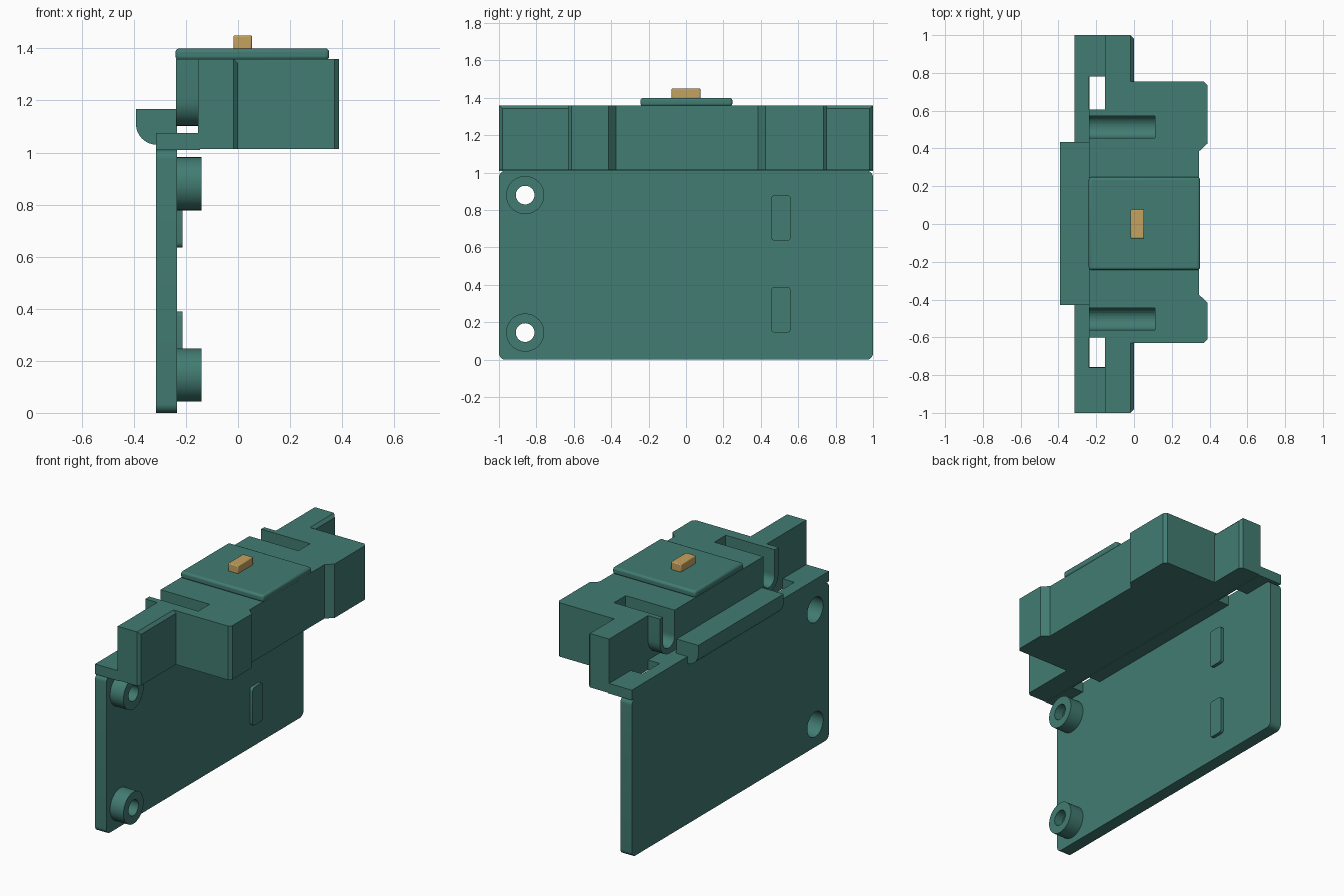
import bpy, bmesh, math
from mathutils import Vector

if "Cube" in bpy.data.objects:
    bpy.data.objects.remove(bpy.data.objects["Cube"])


def material(name, rgb):
    m = bpy.data.materials.new(name)
    m.diffuse_color = (*rgb, 1)
    m.use_nodes = True
    m.node_tree.nodes["Principled BSDF"].inputs["Base Color"].default_value = m.diffuse_color
    return m


TEAL = material("teal plastic", (0.054, 0.200, 0.168))
TAN = material("tan plastic", (0.56, 0.36, 0.115))


def prism(name, pts, axis, lo, hi, mat=TEAL):
    """Extrude a 2D outline along an axis; x uses (y, z), y uses (x, z), z uses (x, y)."""
    def place(p, t):
        return {"x": (t, *p), "y": (p[0], t, p[1]), "z": (*p, t)}[axis]
    bm = bmesh.new()
    a = [bm.verts.new(place(p, lo)) for p in pts]
    b = [bm.verts.new(place(p, hi)) for p in pts]
    bm.faces.new(a)
    bm.faces.new(b)
    n = len(pts)
    for i in range(n):
        j = (i + 1) % n
        bm.faces.new((a[i], a[j], b[j], b[i]))
    bmesh.ops.recalc_face_normals(bm, faces=bm.faces)
    me = bpy.data.meshes.new(name)
    bm.to_mesh(me)
    bm.free()
    ob = bpy.data.objects.new(name, me)
    bpy.context.collection.objects.link(ob)
    me.materials.append(mat)
    return ob


def box(name, x, y, z, mat=TEAL):
    return prism(name, [(x[0], y[0]), (x[1], y[0]), (x[1], y[1]), (x[0], y[1])], "z", *z, mat)


def rounded(a0, a1, b0, b1, radii, seg=8):
    """Rectangle outline with radii for its four corners, counter-clockwise from low-low."""
    pts = []
    corners = [(a0, b0, 1, 1), (a1, b0, -1, 1), (a1, b1, -1, -1), (a0, b1, 1, -1)]
    for k, ((a, b, sa, sb), r) in enumerate(zip(corners, radii)):
        if r == 0:
            pts.append((a, b))
            continue
        for i in range(seg + 1):
            t = math.pi * (1 + k / 2) + math.pi / 2 * i / seg
            pts.append((a + sa * r + r * math.cos(t), b + sb * r + r * math.sin(t)))
    return pts


def circle(cy, cz, r, n=40):
    return [(cy + r * math.cos(2 * math.pi * i / n), cz + r * math.sin(2 * math.pi * i / n))
            for i in range(n)]


def boolean(ob, other, op="DIFFERENCE"):
    m = ob.modifiers.new(op.lower(), "BOOLEAN")
    m.operation, m.object, m.solver = op, other, "EXACT"
    other.hide_render = True
    other.hide_set(True)


def bevel(ob, width, seg=1):
    m = ob.modifiers.new("bevel", "BEVEL")
    m.width, m.segments, m.limit_method = width, seg, "ANGLE"


def smooth(ob):
    bpy.ops.object.select_all(action="DESELECT")
    ob.select_set(True)
    bpy.context.view_layer.objects.active = ob
    bpy.ops.object.shade_smooth_by_angle(angle=math.radians(30))


# Upright mounting plate with two hollow screw bosses
plate = prism("mounting_plate", rounded(-1, 1, 0, 1.01, [0.035] * 4), "x", -0.315, -0.235)
for i, z in enumerate((0.145, 0.88)):
    boss = prism(f"screw_boss_{i}", circle(-0.86, z, 0.102), "x", -0.235, -0.14)
    hole = prism(f"screw_hole_cutter_{i}", circle(-0.86, z, 0.05), "x", -0.5, 0)
    bore = prism(f"counterbore_cutter_{i}", circle(-0.86, z, 0.08), "x", -0.5, -0.2)
    for ob in (plate, boss):
        boolean(ob, hole)
        boolean(ob, bore)
    smooth(boss)
smooth(plate)

# Raised pads on the plate
for i, z in enumerate((0.145, 0.635)):
    pad = prism(f"raised_pad_{i}", rounded(0.455, 0.56, z, z + 0.245, [0.02] * 4, 4),
                "x", -0.235, -0.214)
    smooth(pad)

# Low frame above the plate, open at both slots
frame = box("base_frame", (-0.315, -0.145), (-1, 1), (1.01, 1.075))
for i, y in enumerate(((-0.76, -0.6), (0.605, 0.78))):
    boolean(frame, box(f"slot_cutter_{i}", (-0.237, -0.153), y, (0.9, 1.2)))

# Rear hook with a rounded lower edge
hook = prism("rear_hook", rounded(-0.392, -0.235, 1.03, 1.167, [0.08, 0, 0, 0]),
             "y", -0.43, 0.435)
smooth(hook)

# Main housing with chamfered front corners
outline = [(-0.154, -0.63), (0.37, -0.63), (0.388, -0.612), (0.388, -0.415), (0.345, -0.375),
           (0.345, 0.385), (0.388, 0.425), (0.388, 0.735), (0.37, 0.755), (-0.154, 0.755)]
housing = prism("housing", outline, "z", 1.014, 1.36)

# Rear wall of the housing, rounded underneath
wall = prism("rear_wall", rounded(-0.6, 0.605, 1.102, 1.36, [0.1, 0.1, 0, 0]),
             "x", -0.238, -0.154)

# Round-bottomed channels in the top
for i, (y0, y1) in enumerate(((-0.56, -0.445), (0.455, 0.573))):
    cut = prism(f"channel_cutter_{i}", rounded(y0, y1, 1.14, 1.5, [0.057, 0.057, 0, 0]),
                "x", -0.4, 0.11)
    boolean(housing, cut)
    boolean(wall, cut)
smooth(housing)
smooth(wall)

# End towers, chamfered along the front upper and outer edges
for name, y0, y1 in (("left_tower", -0.63, -1), ("right_tower", 0.755, 1)):
    s = 1 if y1 > 0 else -1
    tower = prism(name, [(-0.154, y0), (0, y0), (0, y1 - 0.018 * s),
                         (-0.018, y1), (-0.154, y1)], "z", 1.014, 1.36)
    boolean(tower, prism(name + "_cutter", [(-0.018, 1.3601), (0.0001, 1.342), (0.05, 1.342),
                                            (0.05, 1.4), (-0.018, 1.4)], "y",
                         min(y0, y1) - 0.1, max(y0, y1) + 0.1))

# Raised lid and tan button
lid = box("top_lid", (-0.24, 0.35), (-0.243, 0.248), (1.355, 1.4))
bevel(lid, 0.014, 3)
button = box("button", (-0.018, 0.054), (-0.077, 0.077), (1.395, 1.45), TAN)
bevel(button, 0.006, 2)
smooth(lid)
smooth(button)
